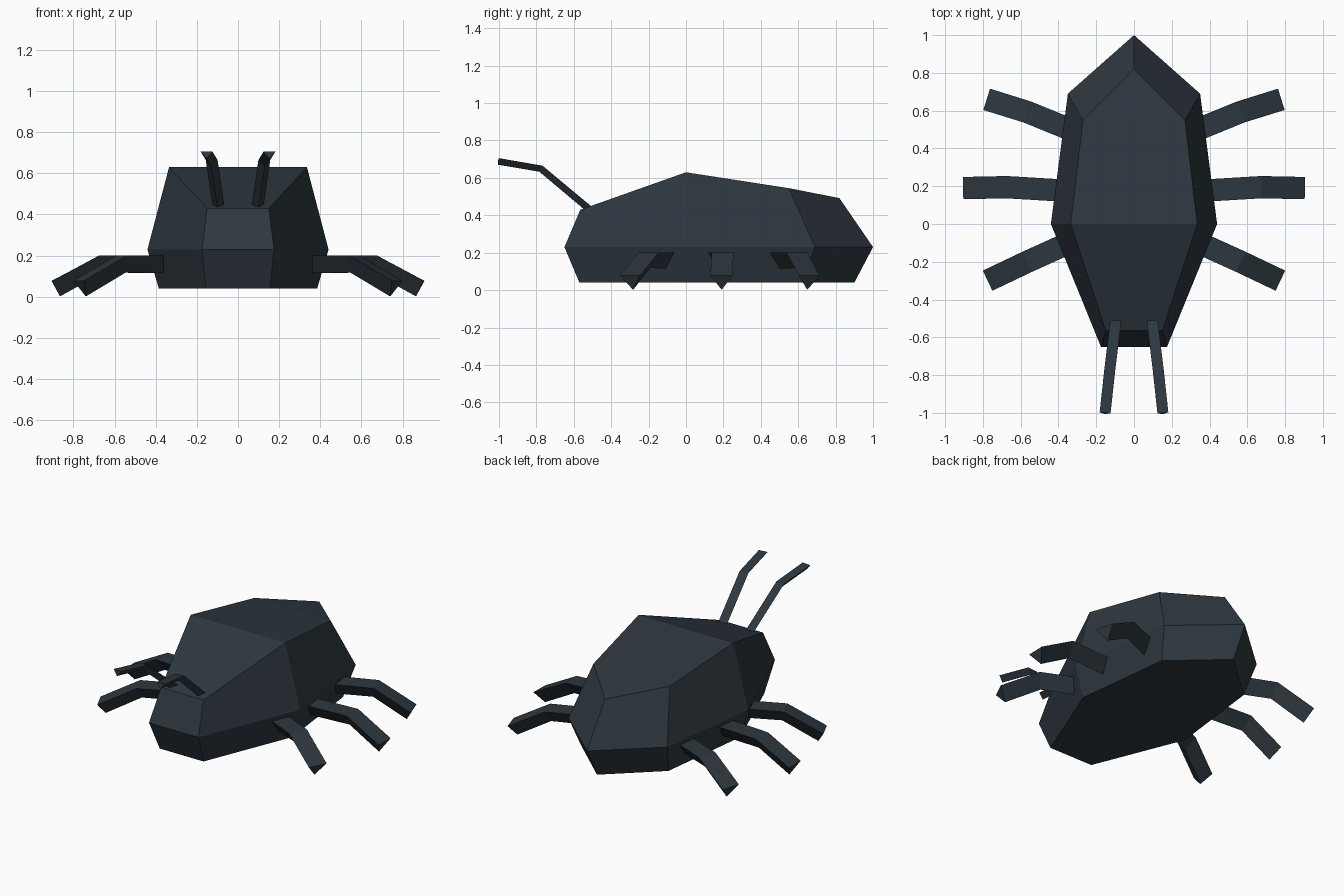
import bpy
import bmesh
from mathutils import Vector

if "Cube" in bpy.data.objects:
    bpy.data.objects.remove(bpy.data.objects["Cube"], do_unlink=True)

# Single dark slate shell colour
SLATE = (0.027, 0.039, 0.050, 1.0)
shell = bpy.data.materials.new("dark_slate")
shell.use_nodes = True
shell.diffuse_color = SLATE
shell.node_tree.nodes["Principled BSDF"].inputs["Base Color"].default_value = SLATE


def finish(name, bm):
    bmesh.ops.recalc_face_normals(bm, faces=bm.faces)
    mesh = bpy.data.meshes.new(name)
    bm.to_mesh(mesh)
    bm.free()
    mesh.materials.append(shell)
    obj = bpy.data.objects.new(name, mesh)
    bpy.context.collection.objects.link(obj)
    return obj


def bridge(bm, a, b):
    n = len(a)
    for i in range(n):
        j = (i + 1) % n
        bm.faces.new((a[i], a[j], b[j], b[i]))


# Faceted body: each half outline runs from the blunt head to the pointed tail
def make_body():
    outlines = [
        [(0.155, -0.57, 0.04), (0.385, 0, 0.04), (0.31, 0.62, 0.04), (0, 0.90, 0.04)],
        [(0.175, -0.65, 0.23), (0.44, 0, 0.23), (0.35, 0.69, 0.23), (0, 1.0, 0.23)],
        [(0.15, -0.565, 0.43), (0.335, 0, 0.63), (0.27, 0.55, 0.545), (0, 0.82, 0.492)],
    ]
    bm = bmesh.new()
    rings = []
    for half in outlines:
        loop = half + [(-x, y, z) for x, y, z in reversed(half[:-1])]
        rings.append([bm.verts.new(p) for p in loop])
    for low, high in zip(rings, rings[1:]):
        bridge(bm, low, high)
    head, hip, flank, tail, flank_r, hip_r, head_r = rings[-1]
    bm.faces.new((head, hip, hip_r, head_r))
    bm.faces.new((hip, flank, flank_r, hip_r))
    bm.faces.new((flank, tail, flank_r))
    bm.faces.new(rings[0])
    finish("body", bm)


# Limb with a flat top and a ridge below, following the top centre line
def make_limb(name, path, width, depth, side):
    pts = [Vector((side * x, y, z)) for x, y, z in path]
    bm = bmesh.new()
    rings = []
    for i, p in enumerate(pts):
        before = (p - pts[i - 1]).normalized() if i else Vector()
        after = (pts[i + 1] - p).normalized() if i + 1 < len(pts) else Vector()
        along = (before + after).normalized()
        across = along.cross(Vector((0, 0, 1))).normalized()
        down = along.cross(across).normalized()
        if down.z > 0:
            down.negate()
        corners = (p + across * width / 2, p - across * width / 2, p + down * depth)
        rings.append([bm.verts.new(c) for c in corners])
    for a, b in zip(rings, rings[1:]):
        bridge(bm, a, b)
    bm.faces.new(rings[0])
    bm.faces.new(rings[-1])
    finish(name, bm)


make_body()

# Three leg pairs and one pair of feelers
legs = {
    "front_leg": [(0.30, -0.08, 0.20), (0.565, -0.20, 0.20), (0.775, -0.30, 0.077)],
    "middle_leg": [(0.34, 0.175, 0.20), (0.675, 0.195, 0.20), (0.905, 0.19, 0.077)],
    "back_leg": [(0.30, 0.485, 0.20), (0.565, 0.593, 0.20), (0.78, 0.66, 0.077)],
}
feeler = [(0.095, -0.50, 0.44), (0.128, -0.77, 0.665), (0.153, -1.0, 0.705)]
for label, side in (("left", 1), ("right", -1)):
    for part, path in legs.items():
        make_limb(f"{label}_{part}", path, 0.118, 0.085, side)
    make_limb(f"{label}_feeler", feeler, 0.058, 0.035, side)
